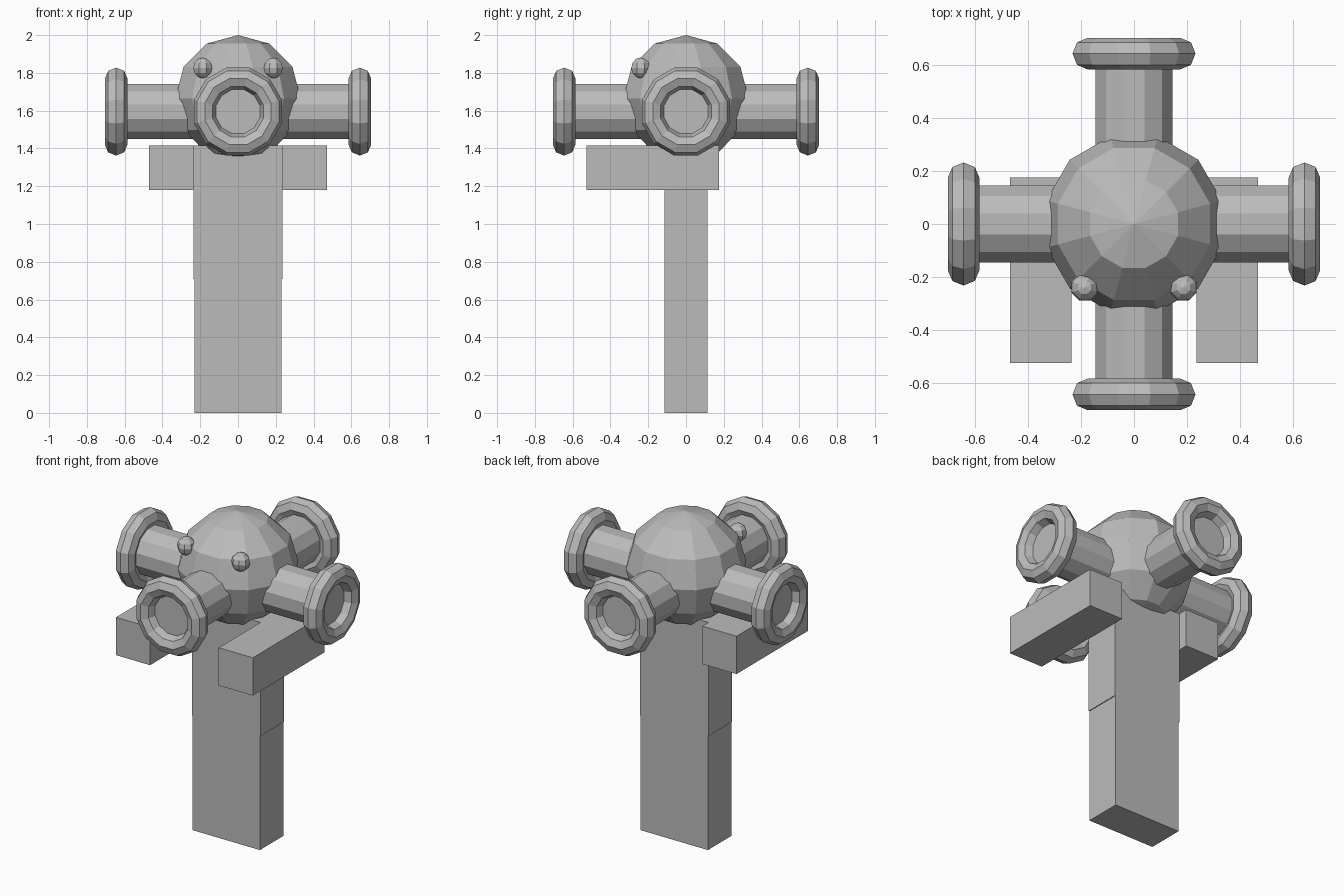
import bpy, bmesh
from math import pi, cos, sin
from mathutils import Matrix, Vector

cube = bpy.data.objects.get("Cube")
if cube:
    bpy.data.objects.remove(cube, do_unlink=True)

grey = bpy.data.materials.new("plain grey")
grey.use_nodes = True
grey.diffuse_color = (0.5, 0.5, 0.5, 1)
grey.node_tree.nodes["Principled BSDF"].inputs["Base Color"].default_value = (0.5, 0.5, 0.5, 1)

SIDES = 12
HALF_STEP = pi / SIDES      # turns flat sides toward the axes
NOZZLE_Z = 1.595


def finish(name, bm):
    bmesh.ops.recalc_face_normals(bm, faces=bm.faces)
    mesh = bpy.data.meshes.new(name)
    bm.to_mesh(mesh)
    bm.free()
    mesh.materials.append(grey)
    obj = bpy.data.objects.new(name, mesh)
    bpy.context.collection.objects.link(obj)
    return obj


def box(name, low, high):
    low, high = Vector(low), Vector(high)
    bm = bmesh.new()
    bmesh.ops.create_cube(bm, size=1, matrix=Matrix.Translation((low + high) / 2)
                          @ Matrix.Diagonal((high - low).to_4d()))
    return finish(name, bm)


def ball(name, centre, scale, segments, rings, turn):
    bm = bmesh.new()
    bmesh.ops.create_uvsphere(bm, u_segments=segments, v_segments=rings, radius=1,
                              matrix=Matrix.Translation(centre)
                              @ Matrix.Diagonal((*scale, 1)) @ Matrix.Rotation(turn, 4, 'Z'))
    return finish(name, bm)


def nozzle_matrix(turn):
    # local z points outward horizontally
    return (Matrix.Translation((0, 0, NOZZLE_Z)) @ Matrix.Rotation(turn, 4, 'Z')
            @ Matrix.Rotation(pi / 2, 4, 'Y') @ Matrix.Rotation(HALF_STEP, 4, 'Z'))


def tube(name, turn, radius, start, end):
    bm = bmesh.new()
    bmesh.ops.create_cone(bm, cap_ends=True, segments=SIDES, radius1=radius, radius2=radius,
                          depth=end - start,
                          matrix=nozzle_matrix(turn) @ Matrix.Translation((0, 0, (start + end) / 2)))
    return finish(name, bm)


def rim(name, turn, major, minor, distance, steps=8):
    bm = bmesh.new()
    rings = []
    for i in range(SIDES):
        a = 2 * pi * i / SIDES
        ring = []
        for j in range(steps):
            b = 2 * pi * j / steps
            r = major + minor * cos(b)
            ring.append(bm.verts.new((r * cos(a), r * sin(a), distance + minor * sin(b))))
        rings.append(ring)
    for i in range(SIDES):
        here, after = rings[i - 1], rings[i]
        for j in range(steps):
            bm.faces.new((here[j - 1], after[j - 1], after[j], here[j]))
    bm.transform(nozzle_matrix(turn))
    return finish(name, bm)


# Body: legs slightly narrower than the torso
box("legs", (-0.231, -0.115, 0), (0.231, 0.115, 0.71))
box("torso", (-0.236, -0.115, 0.71), (0.236, 0.115, 1.415))

# Arms reaching forward
box("left_arm", (0.236, -0.526, 1.18), (0.47, 0.176, 1.415))
box("right_arm", (-0.47, -0.526, 1.18), (-0.236, 0.176, 1.415))

# Head and eyes
ball("head", (0, 0, 1.665), (0.344, 0.344, 0.335), SIDES, 6, HALF_STEP)
for side, x in (("left", 0.187), ("right", -0.187)):
    ball(side + "_eye", (x, -0.24, 1.826), (0.054, 0.054, 0.055), 8, 6, pi / 8)

# Four nozzles around the head
for i, side in enumerate(("left", "back", "right", "front")):
    tube(side + "_nozzle_tube", i * pi / 2, 0.15, 0.15, 0.645)
    rim(side + "_nozzle_rim", i * pi / 2, 0.181, 0.06, 0.645)
